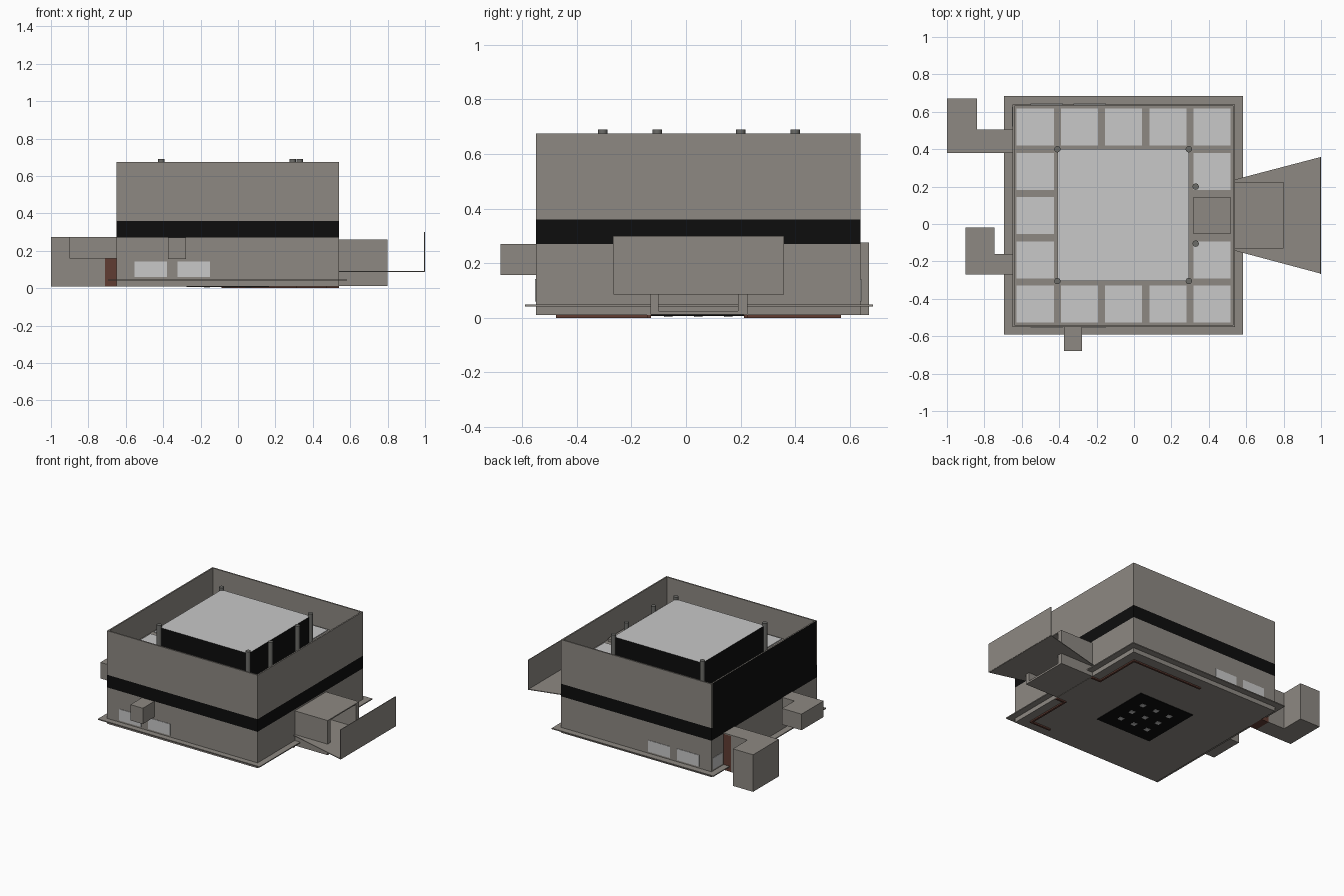
import bpy, bmesh, math
from mathutils import Vector

cube = bpy.data.objects.get("Cube")
if cube:
    bpy.data.objects.remove(cube, do_unlink=True)


def material(name, rgb):
    m = bpy.data.materials.new(name)
    m.use_nodes = True
    col = (*rgb, 1.0)
    m.diffuse_color = col
    m.node_tree.nodes["Principled BSDF"].inputs["Base Color"].default_value = col
    return m


STONE = material("warm_grey", (0.27, 0.25, 0.225))
BLACK = material("black", (0.004, 0.004, 0.004))
PALE = material("pale_grey", (0.58, 0.58, 0.58))
BROWN = material("red_brown", (0.117, 0.045, 0.032))
STEEL = material("dark_grey", (0.15, 0.15, 0.14))


def finish(name, bm, *mats):
    bmesh.ops.recalc_face_normals(bm, faces=bm.faces)
    me = bpy.data.meshes.new(name)
    bm.to_mesh(me)
    bm.free()
    for m in mats:
        me.materials.append(m)
    ob = bpy.data.objects.new(name, me)
    bpy.context.collection.objects.link(ob)
    return ob


def box(name, x, y, z, mat):
    """Box spanning the given (low, high) ranges."""
    bm = bmesh.new()
    bmesh.ops.create_cube(bm, size=1)
    for v in bm.verts:
        v.co = Vector([r[0] if c < 0 else r[1] for c, r in zip(v.co, (x, y, z))])
    return finish(name, bm, mat)


def prism(name, outline, z, mat):
    """Outline in plan, extruded from z[0] to z[1]."""
    bm = bmesh.new()
    face = bm.faces.new([bm.verts.new((px, py, z[0])) for px, py in outline])
    ext = bmesh.ops.extrude_face_region(bm, geom=[face])
    for v in ext["geom"]:
        if isinstance(v, bmesh.types.BMVert):
            v.co.z = z[1]
    return finish(name, bm, mat)


X0, X1, Y0, Y1 = -0.65, 0.54, -0.55, 0.64
CX, CY = (X0 + X1) / 2, (Y0 + Y1) / 2
T = 0.01
DECK = 0.48

# Base, lower storey and dark band
box("ground_ledge", (-0.695, 0.583), (-0.59, 0.685), (0.041, 0.048), STONE)
box("lower_storey", (X0, X1), (Y0, Y1), (0.01, 0.27), STONE)
box("dark_band", (X0, X1), (Y0, Y1), (0.27, 0.36), BLACK)

# Parapet walls around the sunken roof
walls = {
    "front_wall": ((X0, X1), (Y0, Y0 + T)),
    "back_wall": ((X0, X1), (Y1 - T, Y1)),
    "left_wall": ((X1 - T, X1), (Y0 + T, Y1 - T)),
    "right_wall": ((X0, X0 + T), (Y0, Y1)),
}
for name, (x, y) in walls.items():
    wall = box(name, x, y, (0.36, 0.675), STONE)
    if name == "right_wall":
        wall.data.materials.append(BLACK)
        for p in wall.data.polygons:
            p.material_index = int(p.normal.x < -0.5)

# Roof deck with a ring of pale panels
box("roof_deck", (X0 + T, X1 - T), (Y0 + T, Y1 - T), (0.36, DECK), STONE)
PITCH, HALF = 0.2365, 0.099
for i in range(-2, 3):
    for j in range(-2, 3):
        if max(abs(i), abs(j)) < 2:
            continue
        px, py = CX + i * PITCH, CY + j * PITCH
        hatch = (i, j) == (2, 0)
        box("roof_hatch" if hatch else "roof_panel", (px - HALF, px + HALF), (py - HALF, py + HALF),
            (DECK, DECK + (0.02 if hatch else 0.006)), STONE if hatch else PALE)

# Central block with dark sides and pale top
core = box("central_block", (-0.41, 0.295), (-0.305, 0.4), (DECK, 0.67), BLACK)
core.data.materials.append(PALE)
for p in core.data.polygons:
    p.material_index = int(p.normal.z > 0.5)

# Columns
for px, py in [(-0.41, 0.4), (0.293, 0.4), (-0.41, -0.305), (0.293, -0.305), (0.33, 0.2), (0.33, -0.105)]:
    bm = bmesh.new()
    bmesh.ops.create_cone(bm, cap_ends=True, segments=16, radius1=0.017, radius2=0.017, depth=0.69 - DECK)
    bmesh.ops.translate(bm, vec=(px, py, (0.69 + DECK) / 2), verts=bm.verts)
    col = finish("column", bm, STEEL)
    for p in col.data.polygons:
        p.use_smooth = abs(p.normal.z) < 0.5

# Windows on front, back and right side
for x in [(-0.553, -0.38), (-0.323, -0.15)]:
    box("front_window", x, (Y0 - 0.003, Y0 + 0.003), (0.06, 0.142), PALE)
    box("back_window", x, (Y1 - 0.003, Y1 + 0.003), (0.06, 0.142), PALE)
box("side_window", (X0 - 0.003, X0 + 0.003), (0.52, 0.625), (0.06, 0.142), PALE)

# Bent annexes, brown passage and front bay
prism("tall_annex", [(-0.71, 0.38), (-0.71, 0.505), (-0.84, 0.505), (-0.84, 0.67), (-1, 0.67), (-1, 0.38)],
      (0.01, 0.275), STONE)
box("passage", (-0.71, X0), (0.382, 0.503), (0.01, 0.268), BROWN)
box("passage_roof", (-0.71, X0), (0.38, 0.505), (0.268, 0.275), STONE)
prism("raised_annex", [(X0, -0.27), (X0, -0.16), (-0.745, -0.16), (-0.745, -0.02), (-0.9, -0.02), (-0.9, -0.27)],
      (0.16, 0.275), STONE)
box("front_bay", (-0.375, -0.277), (-0.68, Y0), (0.157, 0.27), STONE)

# Open porch, flared landing and end screen
PY = (-0.13, 0.225)
box("porch_roof", (X1, 0.8), PY, (0.252, 0.26), STONE)
box("porch_floor", (X1, 0.8), PY, (0.012, 0.025), STONE)
for y in [(PY[0], -0.1), (0.19, PY[1])]:
    box("porch_side", (X1, 0.8), y, (0.012, 0.252), STONE)
prism("landing", [(X1, -0.143), (0.998, -0.265), (0.998, 0.358), (X1, 0.238)], (0.086, 0.091), STONE)
box("end_screen", (0.995, 1.0), (-0.268, 0.358), (0.088, 0.3), STONE)

# Brown strips beneath the base
W = 0.014
for name, ya, yb, xe in [("back", 0.22, 0.56, -0.08), ("front", -0.135, -0.47, 0.32)]:
    for x, y in [((0.47, X1), (ya, ya)), ((0.47, 0.47), (min(ya, yb), max(ya, yb))), ((xe, 0.47), (yb, yb))]:
        box(name + "_floor_strip", (x[0] - W / 2, min(x[1] + W / 2, X1)), (y[0] - W / 2, y[1] + W / 2),
            (0.0, 0.01), BROWN)

# Dark underside plate with small lamps
box("underside_plate", (CX - 0.22, CX + 0.22), (CY - 0.22, CY + 0.22), (0.006, 0.012), BLACK)
for i in (-1, 0, 1):
    for j in (-1, 0, 1):
        px, py = CX + i * 0.11, CY + j * 0.11
        box("underside_lamp", (px - 0.016, px + 0.016), (py - 0.016, py + 0.016), (0.003, 0.008), PALE)
